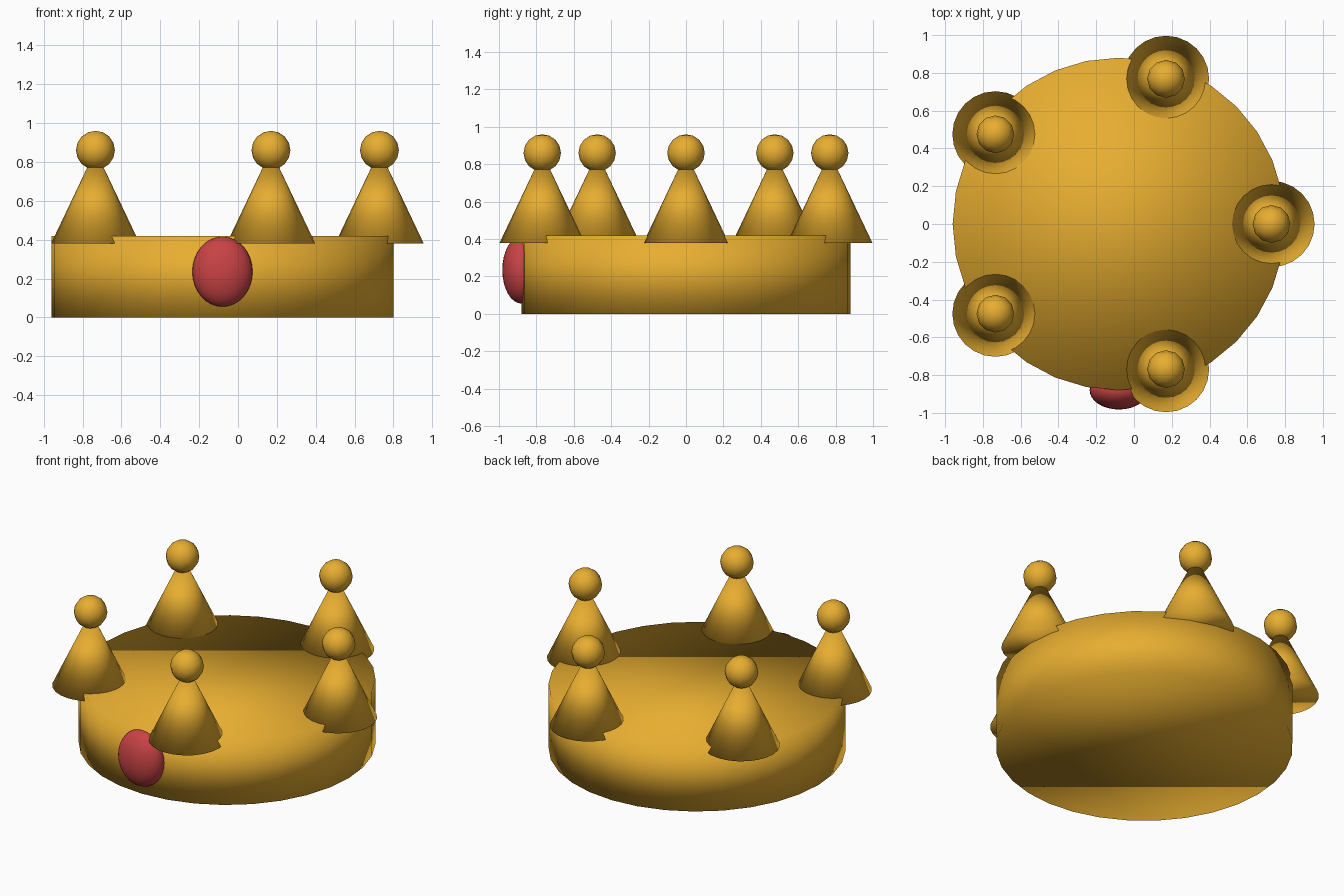
import bpy
from math import cos, sin, tau

if "Cube" in bpy.data.objects:
    bpy.data.objects.remove(bpy.data.objects["Cube"])

CX = -0.08           # centre of the crown ring
BAND_R, BAND_H = 0.88, 0.42
RING_R = 0.808       # distance of the points from the ring centre
POINTS = 5


def material(name, colour):
    mat = bpy.data.materials.new(name)
    mat.diffuse_color = colour
    mat.use_nodes = True
    mat.node_tree.nodes["Principled BSDF"].inputs["Base Color"].default_value = mat.diffuse_color
    return mat


gold = material("gold", (0.80, 0.42, 0.03, 1))
red = material("red", (0.58, 0.055, 0.06, 1))


def finish(name, mat):
    """Name the new object, colour it and shade it fully smooth."""
    obj = bpy.context.object
    obj.name = name
    obj.data.materials.append(mat)
    bpy.ops.object.shade_smooth()
    return obj


# Solid band
bpy.ops.mesh.primitive_cylinder_add(vertices=32, radius=BAND_R, depth=BAND_H,
                                    location=(CX, 0, BAND_H / 2))
finish("band", gold)

# Five cone points, each topped with a low-poly ball
for i in range(POINTS):
    a = tau * i / POINTS
    x, y = CX + RING_R * cos(a), RING_R * sin(a)
    bpy.ops.mesh.primitive_cone_add(vertices=24, radius1=0.228, radius2=0,
                                    depth=0.48, location=(x, y, 0.62))
    finish(f"crown_point_{i + 1}", gold)
    bpy.ops.mesh.primitive_uv_sphere_add(segments=12, ring_count=8, radius=0.1,
                                         location=(x, y, 0.86))
    finish(f"point_ball_{i + 1}", gold)

# Oval jewel set into the front of the band
bpy.ops.mesh.primitive_uv_sphere_add(segments=32, ring_count=16, radius=1,
                                     location=(CX, -BAND_R, 0.235))
jewel = finish("front_jewel", red)
jewel.scale = (0.155, 0.102, 0.18)
